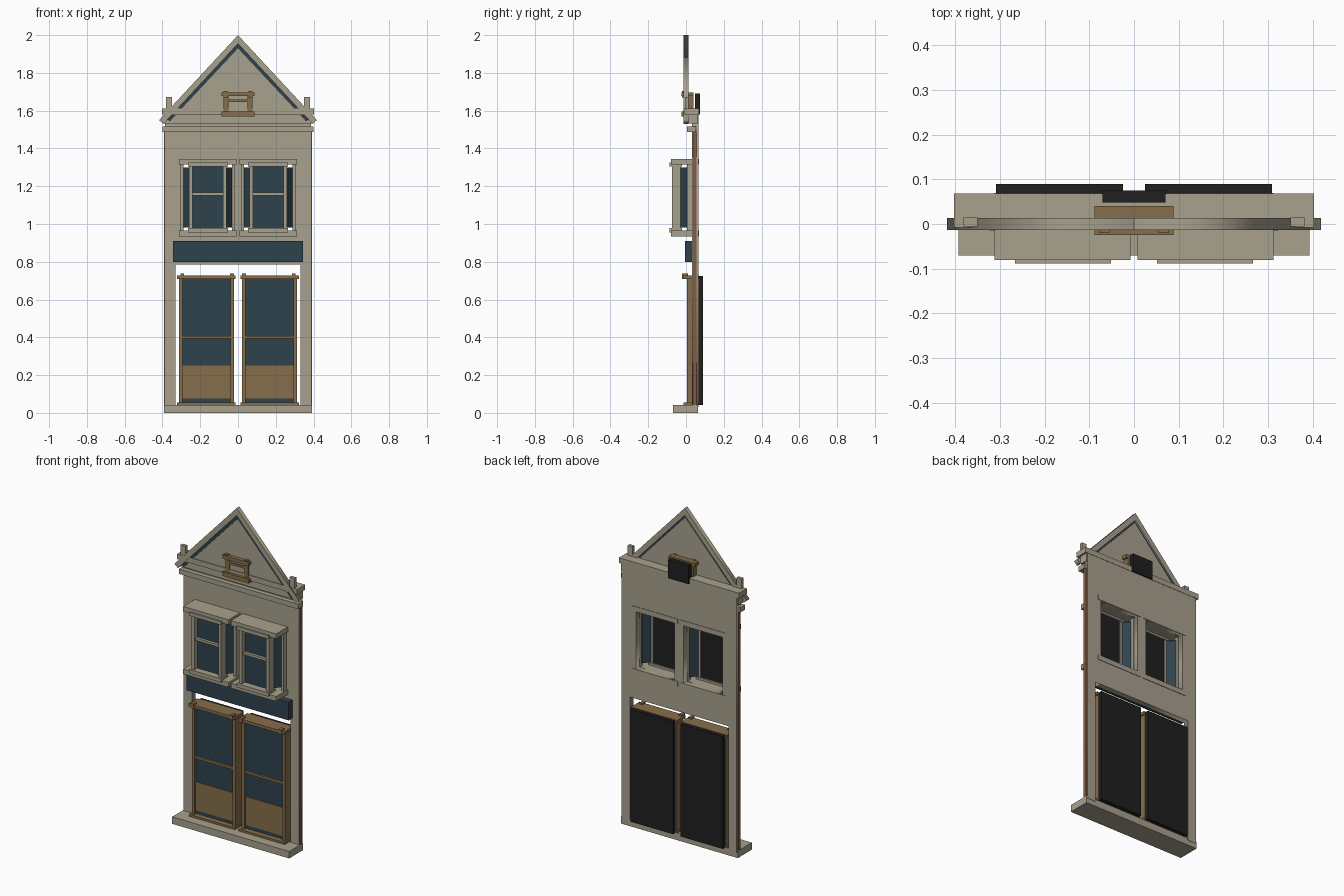
import bpy
import math
from mathutils import Vector

default_cube = bpy.data.objects.get("Cube")
if default_cube:
    bpy.data.objects.remove(default_cube, do_unlink=True)


def make_material(name, red, green, blue):
    material = bpy.data.materials.new(name)
    material.use_nodes = True
    colour = (red, green, blue, 1)
    material.diffuse_color = colour
    material.node_tree.nodes["Principled BSDF"].inputs["Base Color"].default_value = colour
    return material


STONE = make_material("warm grey stone", .39, .355, .265)
WOOD = make_material("brown wood", .24, .155, .07)
GLASS = make_material("dark blue glass", .028, .055, .073)
BACKING = make_material("black backing", .014, .014, .014)
BRICK = make_material("red brown brick", .24, .105, .055)


def box(name, material, x, y, z, turn=0):
    """Box from (low, high) ranges on each axis, optionally turned about z."""
    centre = Vector(sum(span) / 2 for span in (x, y, z))
    bpy.ops.mesh.primitive_cube_add(size=1, location=centre)
    part = bpy.context.object
    part.name = name
    part.scale = [span[1] - span[0] for span in (x, y, z)]
    part.rotation_euler.z = turn
    part.data.materials.append(material)
    return part


def pair(name, material, x, y, z, turn=0):
    """The same box on the left (+x) and on the right (-x)."""
    box("left_" + name, material, x, y, z, turn)
    box("right_" + name, material, (-x[1], -x[0]), y, z, -turn)


def slab(name, material, outlines, y):
    """Upright flat slab from closed x-z outlines; inner outlines become holes."""
    curve = bpy.data.curves.new(name, "CURVE")
    curve.dimensions = "2D"
    curve.fill_mode = "BOTH"
    curve.extrude = (y[1] - y[0]) / 2
    for outline in outlines:
        spline = curve.splines.new("POLY")
        spline.points.add(len(outline) - 1)
        for point, (px, pz) in zip(spline.points, outline):
            point.co = (px, pz, 0, 1)
        spline.use_cyclic_u = True
    part = bpy.data.objects.new(name, curve)
    bpy.context.collection.objects.link(part)
    part.location.y = sum(y) / 2
    part.rotation_euler.x = math.pi / 2
    curve.materials.append(material)
    # Turn the slab into a plain mesh
    bpy.ops.object.select_all(action="DESELECT")
    part.select_set(True)
    bpy.context.view_layer.objects.active = part
    bpy.ops.object.convert(target="MESH")


def rectangle(x0, x1, z0, z1):
    return [(x0, z0), (x1, z0), (x1, z1), (x0, z1)]


def symmetric(half):
    """Complete an outline from its left half."""
    return half + [(-px, pz) for px, pz in reversed(half)]


# Front wall: open shopfront below, two window openings above
wall_outline = symmetric([(.33, .785), (.33, .03), (.387, .03), (.387, 1.59)])
openings = [rectangle(.03, .29, .965, 1.315), rectangle(-.29, -.03, .965, 1.315)]
slab("front_wall", STONE, [wall_outline] + openings, (.032, .066))
pair("brick_edge", BRICK, (.378, .391), (.036, .056), (.04, 1.49))
box("base_step", STONE, (-.393, .393), (-.07, .064), (0, .043))

# Sign board above the shopfront
box("sign_board", GLASS, (-.343, .343), (-.005, .033), (.8, .91))

# Shopfront doors
pair("door_outer_stile", WOOD, (.295, .312), (.004, .068), (.043, .715))
pair("door_inner_stile", WOOD, (.021, .04), (.004, .068), (.043, .715))
pair("door_head", WOOD, (.013, .322), (-.015, .068), (.71, .728))
pair("door_head_block_outer", WOOD, (.285, .305), (-.02, .01), (.708, .737))
pair("door_head_block_inner", WOOD, (.022, .042), (-.02, .01), (.708, .737))
pair("door_foot", WOOD, (.013, .322), (-.012, .068), (.043, .055))
pair("door_panel", WOOD, (.04, .295), (.014, .04), (.077, .25))
pair("door_mid_rail", WOOD, (.04, .295), (.008, .03), (.393, .407))
pair("door_glass", GLASS, (.04, .295), (.02, .035), (.055, .71))
pair("door_backing", BACKING, (.025, .309), (.068, .09), (.043, .725))

# Bay windows: ledges, posts, front pane and slanted side panes
ledges = {"lintel": (1.315, 1.345), "sill": (.935, .965)}
for ledge, height in ledges.items():
    pair("window_" + ledge, STONE, (.008, .312), (-.08, .069), height)
pair("window_lintel_lip", STONE, (.052, .266), (-.088, -.02), (1.304, 1.325))
pair("window_sill_lip", STONE, (.052, .266), (-.088, -.02), (.955, .978))
for place, left_edge in {"inner": .06, "outer": .24}.items():
    pair("window_post_" + place, STONE, (left_edge, left_edge + .02), (-.075, -.026), (.965, 1.315))
for place, left_edge in {"inner": .016, "outer": .288}.items():
    pair("window_jamb_" + place, STONE, (left_edge, left_edge + .016), (.004, .034), (.965, 1.315))
pair("window_rail", STONE, (.08, .24), (-.065, -.04), (1.152, 1.167))
pair("window_glass", GLASS, (.07, .25), (-.048, -.04), (.965, 1.315))
pair("window_backing", BACKING, (.07, .25), (-.04, -.03), (.972, 1.308))
slant = math.radians(53)
pair("side_pane_outer", GLASS, (.24, .3), (-.013, -.007), (.982, 1.3), slant)
pair("side_pane_inner", GLASS, (.02, .08), (-.013, -.007), (.982, 1.3), -slant)

# Cornices across the top of the wall
box("lower_cornice", STONE, (-.4, .4), (.004, .052), (1.487, 1.517))
box("cornice_band", STONE, (-.392, .392), (.012, .062), (1.532, 1.58))
box("upper_cornice", STONE, (-.403, .403), (-.008, .068), (1.58, 1.612))
pair("corner_post", STONE, (.35, .382), (-.006, .014), (1.6, 1.672))

# Gable with sloping trim
slab("gable_wall", STONE, [[(-.316, 1.6), (.316, 1.6), (0, 1.94)]], (-.003, .007))
trim_half = [(0, 1.955), (.395, 1.53), (.418, 1.55), (0, 2)]
shadow_half = [(0, 1.93), (.36, 1.545), (.38, 1.555), (0, 1.965)]
for side, word in ((1, "left"), (-1, "right")):
    slab(word + "_gable_trim", STONE, [[(side * px, pz) for px, pz in trim_half]], (-.013, .013))
    slab(word + "_gable_lining", GLASS, [[(side * px, pz) for px, pz in shadow_half]], (-.005, .004))

# Small attic window frame
box("attic_head", WOOD, (-.088, .088), (-.025, .04), (1.677, 1.697))
box("attic_sill", WOOD, (-.088, .088), (-.025, .04), (1.57, 1.595))
pair("attic_post", WOOD, (.05, .076), (-.012, .04), (1.595, 1.677))
pair("attic_head_block", WOOD, (.055, .077), (-.02, .01), (1.67, 1.703))
box("attic_rail", WOOD, (-.052, .052), (-.012, .02), (1.645, 1.658))
box("attic_backing", BACKING, (-.07, .07), (.048, .075), (1.58, 1.692))
